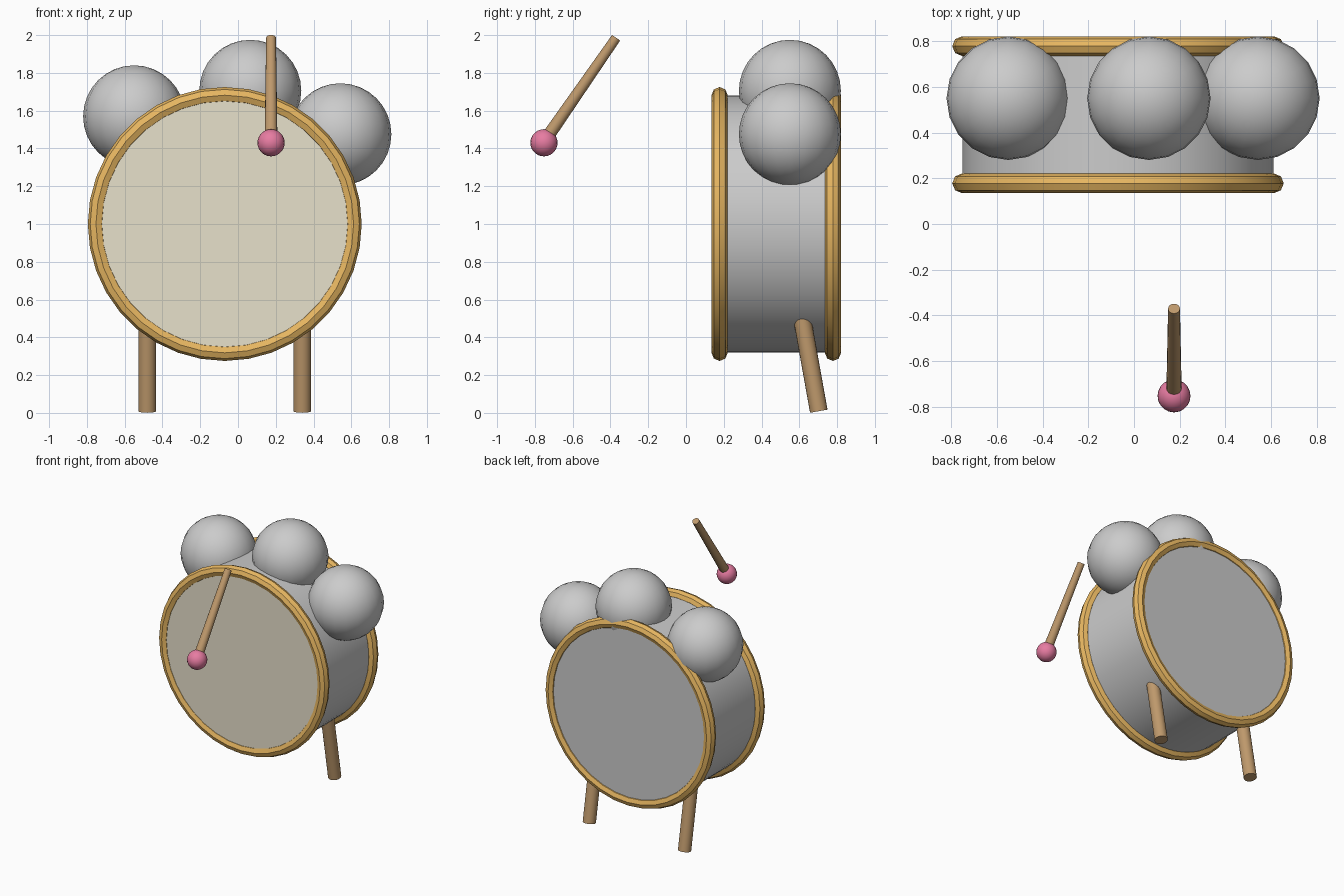
import bpy
from math import pi
from mathutils import Vector

if "Cube" in bpy.data.objects:
    bpy.data.objects.remove(bpy.data.objects["Cube"])

CX, CZ, R = -0.07, 1.0, 0.68      # drum axis and shell radius


def material(name, rgb):
    m = bpy.data.materials.new(name)
    m.diffuse_color = (*rgb, 1)
    m.use_nodes = True
    m.node_tree.nodes["Principled BSDF"].inputs["Base Color"].default_value = m.diffuse_color
    return m


WOOD = material("wood", (0.52, 0.32, 0.15))
GOLD = material("gold", (0.80, 0.47, 0.12))
CREAM = material("cream", (0.80, 0.75, 0.60))
PINK = material("pink", (0.80, 0.20, 0.36))


def finish(name, mat=None, angle=40):
    ob = bpy.context.object
    ob.name = name
    if mat:
        ob.data.materials.append(mat)
    bpy.ops.object.shade_smooth_by_angle(angle=angle * pi / 180)
    return ob


def rod(name, a, b, r1, r2, sides, mat=None):
    a, b = Vector(a), Vector(b)
    d = b - a
    bpy.ops.mesh.primitive_cone_add(vertices=sides, radius1=r1, radius2=r2,
                                    depth=d.length, location=(a + b) / 2,
                                    rotation=d.to_track_quat('Z', 'Y').to_euler())
    return finish(name, mat)


def ball(name, loc, r, segs, rings, mat=None):
    bpy.ops.mesh.primitive_uv_sphere_add(segments=segs, ring_count=rings,
                                         radius=r, location=loc)
    return finish(name, mat)


# Drum shell and front skin
rod("drum_shell", (CX, 0.155, CZ), (CX, 0.803, CZ), R, R, 64)
rod("drum_skin", (CX, 0.15, CZ), (CX, 0.17, CZ), 0.66, 0.66, 64, CREAM)

# Hoops around both ends
for name, y in (("front_hoop", 0.178), ("back_hoop", 0.778)):
    bpy.ops.mesh.primitive_torus_add(major_segments=36, minor_segments=8,
                                     major_radius=R + 0.002, minor_radius=0.043,
                                     location=(CX, y, CZ), rotation=(pi / 2, 0, 0))
    finish(name, GOLD, 30)

# Three balls resting on the drum
for name, x, z in (("left_ball", -0.55, 1.57), ("middle_ball", 0.065, 1.705),
                   ("right_ball", 0.542, 1.475)):
    ball(name, (x, 0.55, z), 0.27, 20, 16)

# Splayed rear legs
for name, side in (("left_leg", -1), ("right_leg", 1)):
    x = CX + side * 0.41
    rod(name, (x, 0.703, 0.009), (x, 0.597, 0.6), 0.047, 0.047, 20, WOOD)

# Mallet
rod("mallet_stick", (0.175, -0.755, 1.43), (0.175, -0.37, 1.986), 0.034, 0.026, 16, WOOD)
ball("mallet_head", (0.175, -0.752, 1.43), 0.072, 20, 14, PINK)
